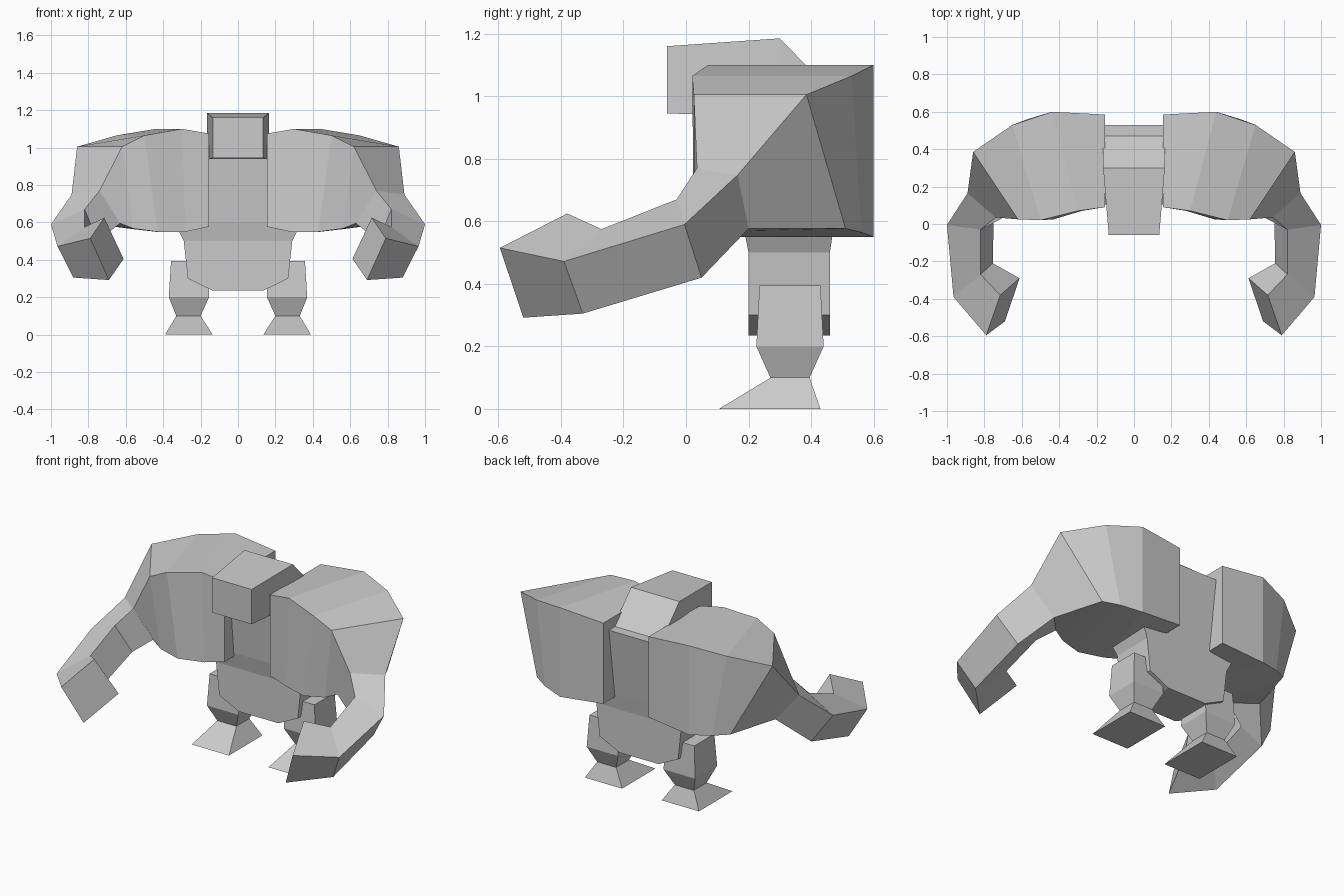
import bpy, bmesh


def loft(name, rings, mirror=False):
    """Skin a series of four-cornered rings and cap both ends."""
    bm = bmesh.new()
    loops = [[bm.verts.new(p) for p in ring] for ring in rings]
    for a, b in zip(loops, loops[1:]):
        for i in range(4):
            j = (i + 1) % 4
            bm.faces.new((a[i], a[j], b[j], b[i]))
    bm.faces.new(loops[0])
    bm.faces.new(loops[-1])
    bmesh.ops.recalc_face_normals(bm, faces=bm.faces)
    mesh = bpy.data.meshes.new(name)
    bm.to_mesh(mesh)
    bm.free()
    obj = bpy.data.objects.new(name, mesh)
    bpy.context.collection.objects.link(obj)
    if mirror:
        mod = obj.modifiers.new("Mirror", 'MIRROR')
        mod.use_mirror_merge = False
    return obj


def level(z, x0, x1, y0, y1):
    """Horizontal rectangle."""
    return [(x0, y0, z), (x1, y0, z), (x1, y1, z), (x0, y1, z)]


# Head: tapered block with a sloping back
loft("head", [
    [(-w, yb, zb), (w, yb, zb), (w, yt, zt), (-w, yt, zt)]
    for w, yb, zb, yt, zt in [
        (.135, -.06, .945, -.06, 1.16),
        (.165, .30, .935, .30, 1.185),
        (.165, .47, .935, .47, 1.01),
    ]])

# Torso and pelvis: narrow base, wide waist hidden under the shoulders
loft("torso", [level(z, -w, w, y0, y1) for z, w, y0, y1 in [
    (.235, .135, .20, .46),
    (.30, .268, .20, .46),
    (.50, .29, .20, .46),
    (.60, .34, .18, .475),
    (1.01, .165, .14, .53),
]])

# Legs with flared feet
loft("leg", [level(*r) for r in [
    (.00, .135, .39, .105, .43),
    (.10, .20, .33, .27, .395),
    (.20, .155, .37, .225, .44),
    (.395, .16, .358, .235, .43),
]], mirror=True)

# Shoulder, forearm and hand; ring order: inner top, outer top, outer low, inner low
loft("arm", [
    [(.155, .09, 1.075), (.155, .585, 1.075), (.155, .585, .577), (.155, .09, .577)],
    [(.30, .07, 1.10), (.44, .60, 1.10), (.44, .60, .55), (.28, .07, .55)],
    [(.50, .02, 1.065), (.65, .53, 1.065), (.57, .56, .565), (.43, .025, .55)],
    [(.62, .025, 1.005), (.86, .385, 1.005), (.66, .51, .577), (.56, .045, .567)],
    [(.74, .035, .77), (.89, .165, .748), (.75, .20, .577), (.63, .07, .595)],
    [(.82, -.03, .67), (1.0, -.005, .59), (.89, .05, .42), (.75, .04, .50)],
    [(.82, -.27, .575), (.965, -.39, .472), (.88, -.33, .305), (.755, -.21, .41)],
    [(.715, -.38, .625), (.79, -.595, .515), (.69, -.52, .292), (.612, -.29, .405)],
], mirror=True)
